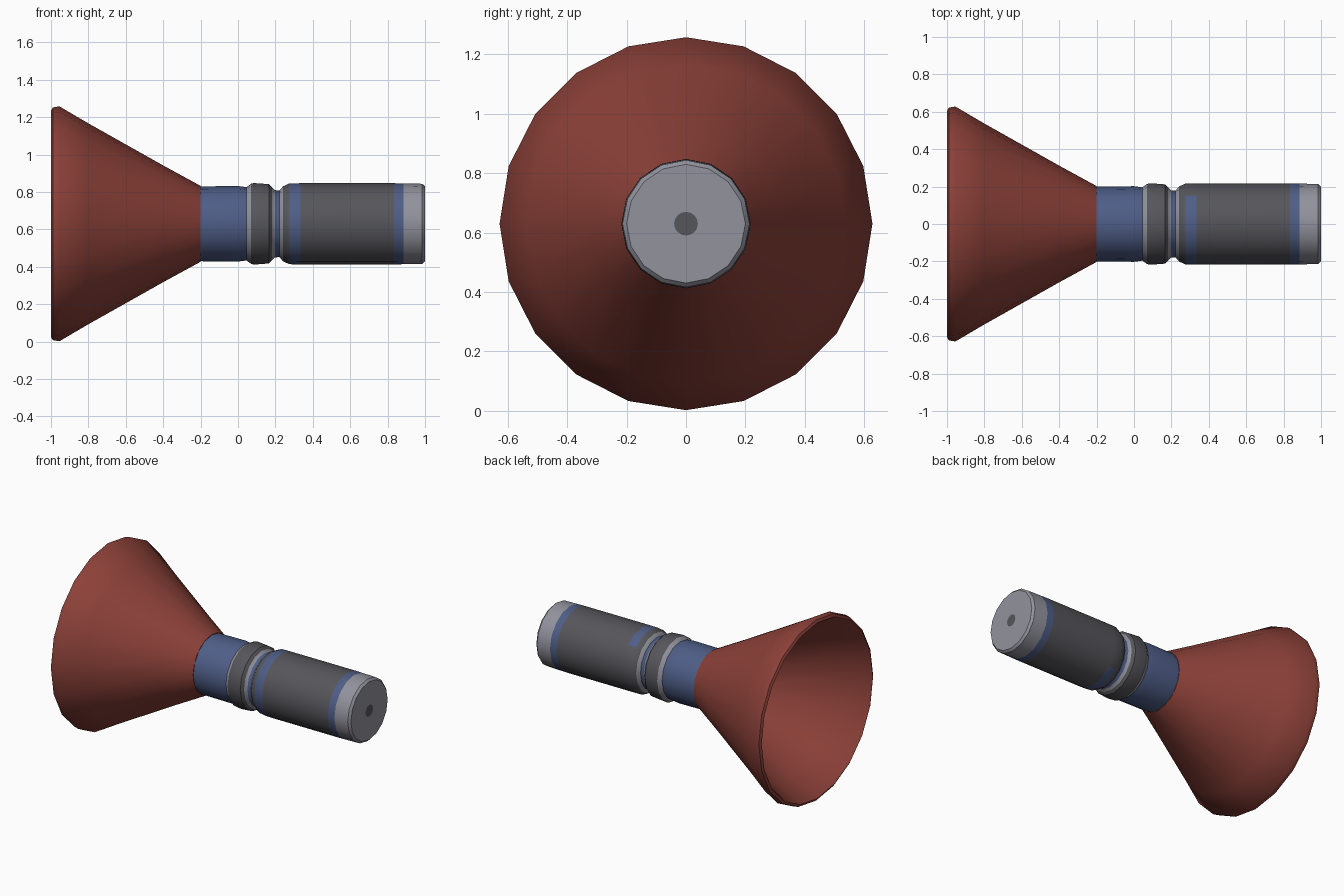
import bpy, bmesh, math

if "Cube" in bpy.data.objects:
    bpy.data.objects.remove(bpy.data.objects["Cube"])

AXIS_Z = 0.63  # height of the long axis


def material(name, rgb):
    m = bpy.data.materials.new(name)
    m.diffuse_color = (*rgb, 1)
    m.use_nodes = True
    m.node_tree.nodes["Principled BSDF"].inputs["Base Color"].default_value = m.diffuse_color
    return m


MATS = {
    "red": material("brick red", (0.26, 0.052, 0.040)),
    "blue": material("slate blue", (0.078, 0.112, 0.245)),
    "dark": material("dark grey", (0.092, 0.092, 0.104)),
    "light": material("light grey", (0.29, 0.29, 0.34)),
}
NAMES = list(MATS)


def lathe(name, profile, sides, colour_rule):
    """Spin (x, radius) points around the long axis; radius 0 closes the end."""
    bm = bmesh.new()
    rings = []
    for x, r in profile:
        n = sides if r > 0 else 1
        rings.append([bm.verts.new((x, r * math.cos(2 * math.pi * i / sides),
                                    AXIS_Z + r * math.sin(2 * math.pi * i / sides)))
                      for i in range(n)])
    for k, (a, b) in enumerate(zip(rings, rings[1:])):
        for i in range(sides):
            j = (i + 1) % sides
            loop = []
            for v in (a[i % len(a)], a[j % len(a)], b[j % len(b)], b[i % len(b)]):
                if v not in loop:
                    loop.append(v)
            f = bm.faces.new(loop)
            f.material_index = NAMES.index(colour_rule(k, f.calc_center_median()))
    bmesh.ops.recalc_face_normals(bm, faces=bm.faces)
    mesh = bpy.data.meshes.new(name)
    bm.to_mesh(mesh)
    bm.free()
    for m in MATS.values():
        mesh.materials.append(m)
    ob = bpy.data.objects.new(name, mesh)
    bpy.context.collection.objects.link(ob)
    bpy.context.view_layer.objects.active = ob
    ob.select_set(True)
    bpy.ops.object.shade_smooth_by_angle(angle=math.radians(40))
    ob.select_set(False)
    return ob


# Flared horn: outer wall, rolled rim, hollow inside
lathe("horn", [(-0.2, 0), (-0.2, 0.203), (-0.4, 0.312), (-0.8, 0.537), (-0.955, 0.628),
               (-0.99, 0.622), (-1.0, 0.605), (-0.985, 0.593), (-0.8, 0.515),
               (-0.4, 0.29), (-0.23, 0.185), (-0.22, 0)], 20,
      lambda k, c: "red")

# Handle: each entry is x, radius, colour of the band that follows
BANDS = [
    (-0.205, 0, "blue"), (-0.205, 0.2, "blue"), (0.0, 0.202, "blue"),
    (0.045, 0.196, "light"), (0.07, 0.214, "dark"), (0.085, 0.218, "dark"),
    (0.165, 0.212, "dark"), (0.182, 0.195, "light"), (0.197, 0.18, "blue"),
    (0.222, 0.178, "light"), (0.24, 0.2, "dark"), (0.275, 0.216, "strip"),
    (0.335, 0.217, "dark"), (0.835, 0.217, "blue"), (0.885, 0.216, "light"),
    (0.985, 0.214, "light"), (1.0, 0.2, "light"), (1.0, 0.04, "dark"), (1.0, 0, "dark"),
]


def band_colour(k, c):
    colour = BANDS[k][2]
    if colour == "strip":  # blue strip fades out on the back
        return "blue" if c.y < 0.13 else "dark"
    return colour


lathe("handle", [(x, r) for x, r, _ in BANDS], 16, band_colour)
